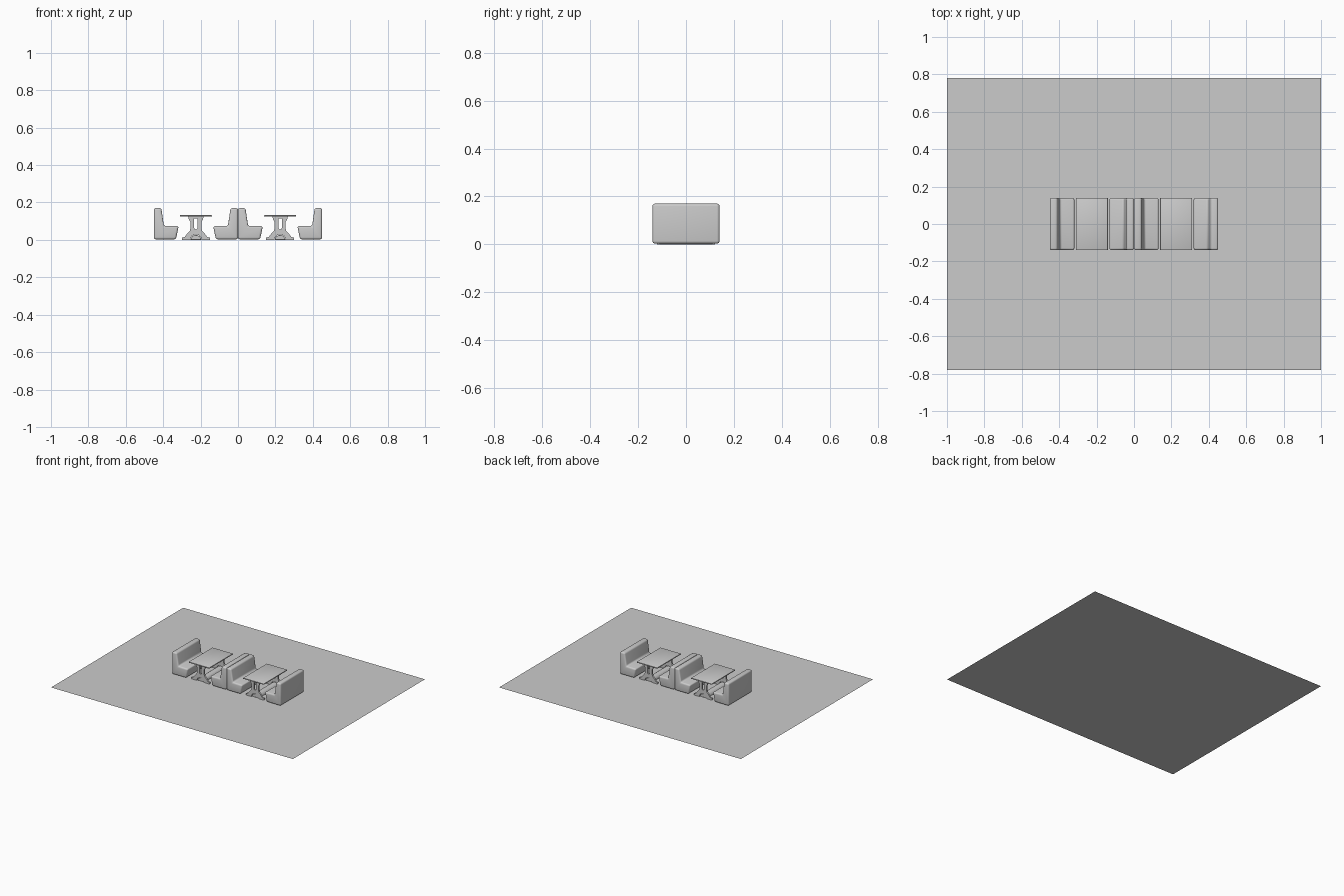
import bpy, bmesh, math

if "Cube" in bpy.data.objects:
    bpy.data.objects.remove(bpy.data.objects["Cube"])


def extrude_profile(name, pts, y0, y1):
    """Extrude an (x, z) outline along y."""
    bm = bmesh.new()
    face = bm.faces.new([bm.verts.new((x, y0, z)) for x, z in pts])
    out = bmesh.ops.extrude_face_region(bm, geom=[face])
    verts = [g for g in out["geom"] if isinstance(g, bmesh.types.BMVert)]
    bmesh.ops.translate(bm, verts=verts, vec=(0, y1 - y0, 0))
    bmesh.ops.recalc_face_normals(bm, faces=bm.faces)
    mesh = bpy.data.meshes.new(name)
    bm.to_mesh(mesh)
    bm.free()
    ob = bpy.data.objects.new(name, mesh)
    bpy.context.collection.objects.link(ob)
    return ob


def bevel(ob, width, segments):
    m = ob.modifiers.new("bevel", "BEVEL")
    m.width, m.segments = width, segments
    m.limit_method = "ANGLE"
    bpy.ops.object.select_all(action="DESELECT")
    bpy.context.view_layer.objects.active = ob
    ob.select_set(True)
    bpy.ops.object.modifier_apply(modifier="bevel")
    bpy.ops.object.shade_smooth_by_angle(angle=math.radians(35))


# Floor
bpy.ops.mesh.primitive_plane_add(size=2)
floor = bpy.context.object
floor.name = "floor"
floor.scale = (1, 0.78, 1)

# Bench seats: L-shaped side profile, back edge at x, facing direction d
BENCH = [(0, 0.003), (0.118, 0.003), (0.133, 0.074), (0.054, 0.074),
         (0.040, 0.17), (0, 0.17)]
for i, (x, d) in enumerate([(-0.45, 1), (0, -1), (0, 1), (0.45, -1)]):
    bench = extrude_profile(f"bench_{i + 1}",
                            [(x + d * px, pz) for px, pz in BENCH], -0.14, 0.14)
    bevel(bench, 0.011, 4)

# Half outline of a table leg, from the foot arch up to the bracket
LEG = [(0.032, 0), (0.074, 0), (0.074, 0.012), (0.060, 0.016), (0.045, 0.036),
       (0.033, 0.048), (0.029, 0.065), (0.029, 0.095), (0.037, 0.108),
       (0.042, 0.127), (0.009, 0.127), (0.009, 0.115)]
SLOT = [(0.009, 0.065), (0.006, 0.058), (0, 0.056)]
ARCH = [(0.03 * math.sin(t * math.pi / 12), 0.03 * math.cos(t * math.pi / 12))
        for t in range(7)]


def table(n, cx):
    # Top
    top = extrude_profile(f"table_top_{n}",
                          [(cx - 0.085, 0.125), (cx + 0.085, 0.125),
                           (cx + 0.085, 0.132), (cx - 0.085, 0.132)], -0.14, 0.14)
    bevel(top, 0.0015, 2)
    # Slotted, arched end legs, each made of two mirrored halves
    for s in (-1, 1):
        y = s * 0.115
        for side in (-1, 1):
            outline = LEG + SLOT + ARCH
            extrude_profile(f"table_leg_{n}", [(cx + side * x, z) for x, z in outline],
                            y - 0.006, y + 0.006)
        # Bridge above the slot
        extrude_profile(f"leg_bridge_{n}",
                        [(cx - 0.009, 0.115), (cx + 0.009, 0.115),
                         (cx + 0.009, 0.127), (cx - 0.009, 0.127)],
                        y - 0.006, y + 0.006)
    # Rounded floor stretcher linking the legs
    dome = [(cx + 0.028 * math.cos(t * math.pi / 12), 0.026 * math.sin(t * math.pi / 12))
            for t in range(13)]
    stretcher = extrude_profile(f"floor_stretcher_{n}", dome, -0.115, 0.115)
    bevel(stretcher, 0.001, 1)


table(1, -0.225)
table(2, 0.225)
